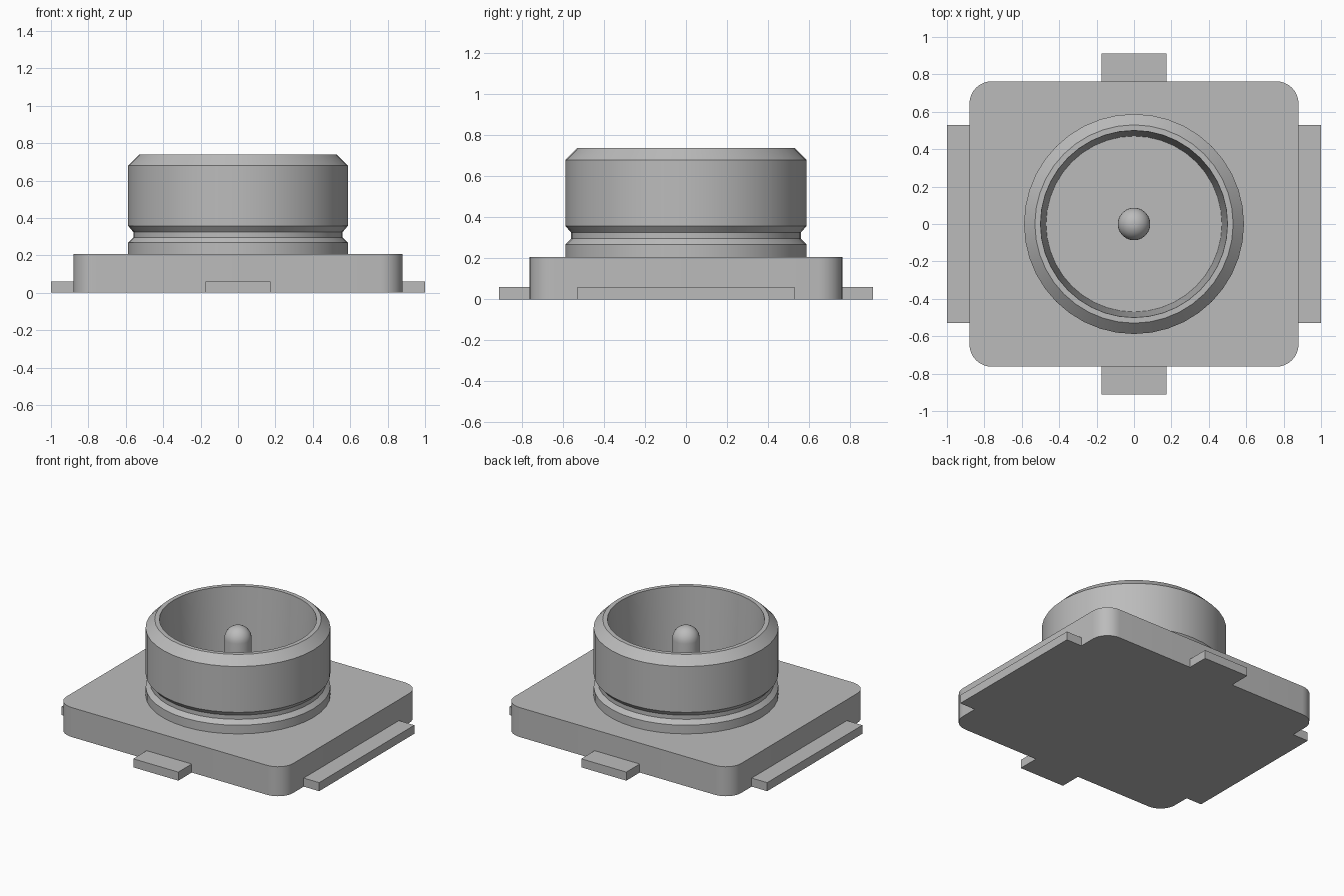
import bpy, math

cube = bpy.data.objects.get("Cube")
if cube:
    bpy.data.objects.remove(cube, do_unlink=True)

grey = bpy.data.materials.new("plain grey")
grey.use_nodes = True
COLOUR = (0.5, 0.5, 0.5, 1)
grey.diffuse_color = COLOUR
grey.node_tree.nodes["Principled BSDF"].inputs["Base Color"].default_value = COLOUR


def make(name, verts, faces, smooth=False):
    mesh = bpy.data.meshes.new(name)
    mesh.from_pydata(verts, [], faces)
    mesh.materials.append(grey)
    obj = bpy.data.objects.new(name, mesh)
    bpy.context.collection.objects.link(obj)
    if smooth:
        bpy.ops.object.select_all(action='DESELECT')
        obj.select_set(True)
        bpy.context.view_layer.objects.active = obj
        bpy.ops.object.shade_smooth_by_angle(angle=math.radians(20))
    return obj


def extrude(name, outline, z0, z1, smooth=False):
    """Prism over a counter-clockwise outline."""
    n = len(outline)
    verts = [(x, y, z) for z in (z0, z1) for x, y in outline]
    faces = [(i, (i + 1) % n, n + (i + 1) % n, n + i) for i in range(n)]
    faces += [tuple(reversed(range(n))), tuple(range(n, 2 * n))]
    return make(name, verts, faces, smooth)


def lathe(name, profile, sides):
    """Revolve (radius, z) points listed upward along the outside."""
    verts, faces = [], []
    for r, z in profile:
        for i in range(sides):
            a = 2 * math.pi * i / sides
            verts.append((r * math.cos(a), r * math.sin(a), z))
    for k in range(len(profile) - 1):
        for i in range(sides):
            j = (i + 1) % sides
            a, b = k * sides, (k + 1) * sides
            faces.append((a + i, a + j, b + j, b + i))
    # Cap the inner end
    last = (len(profile) - 1) * sides
    faces.append(tuple(range(last, last + sides)))
    return make(name, verts, faces, True)


# Rounded base plate
HX, HY, R, TOP, STEPS = 0.88, 0.763, 0.12, 0.207, 8
outline = []
for q, (sx, sy) in enumerate([(1, 1), (-1, 1), (-1, -1), (1, -1)]):
    for s in range(STEPS + 1):
        a = math.pi / 2 * (q + s / STEPS)
        outline.append((sx * (HX - R) + R * math.cos(a), sy * (HY - R) + R * math.sin(a)))
extrude("base_plate", outline, 0, TOP, True)


# Solder tabs on the four sides
def tab(name, x0, x1, y0, y1):
    extrude(name, [(x0, y0), (x1, y0), (x1, y1), (x0, y1)], 0, 0.06)


tab("left_tab", HX, 1, -0.528, 0.528)
tab("right_tab", -1, -HX, -0.528, 0.528)
tab("back_tab", -0.175, 0.175, HY, 0.912)
tab("front_tab", -0.175, 0.175, -0.912, -HY)

# Hollow collar with a snap groove, chamfered rim and tapered bore
lathe("collar", [(0.588, TOP), (0.588, 0.268), (0.56, 0.296), (0.56, 0.325),
                 (0.588, 0.358), (0.588, 0.68), (0.53, 0.738),
                 (0.5, 0.738), (0.47, TOP + 0.001)], 40)

# Domed centre pin
PIN, SHOULDER = 0.087, 0.605
dome = [(PIN * math.cos(t * math.pi / 16), SHOULDER + PIN * math.sin(t * math.pi / 16))
        for t in range(8)]
lathe("centre_pin", [(PIN, TOP)] + dome, 24)
